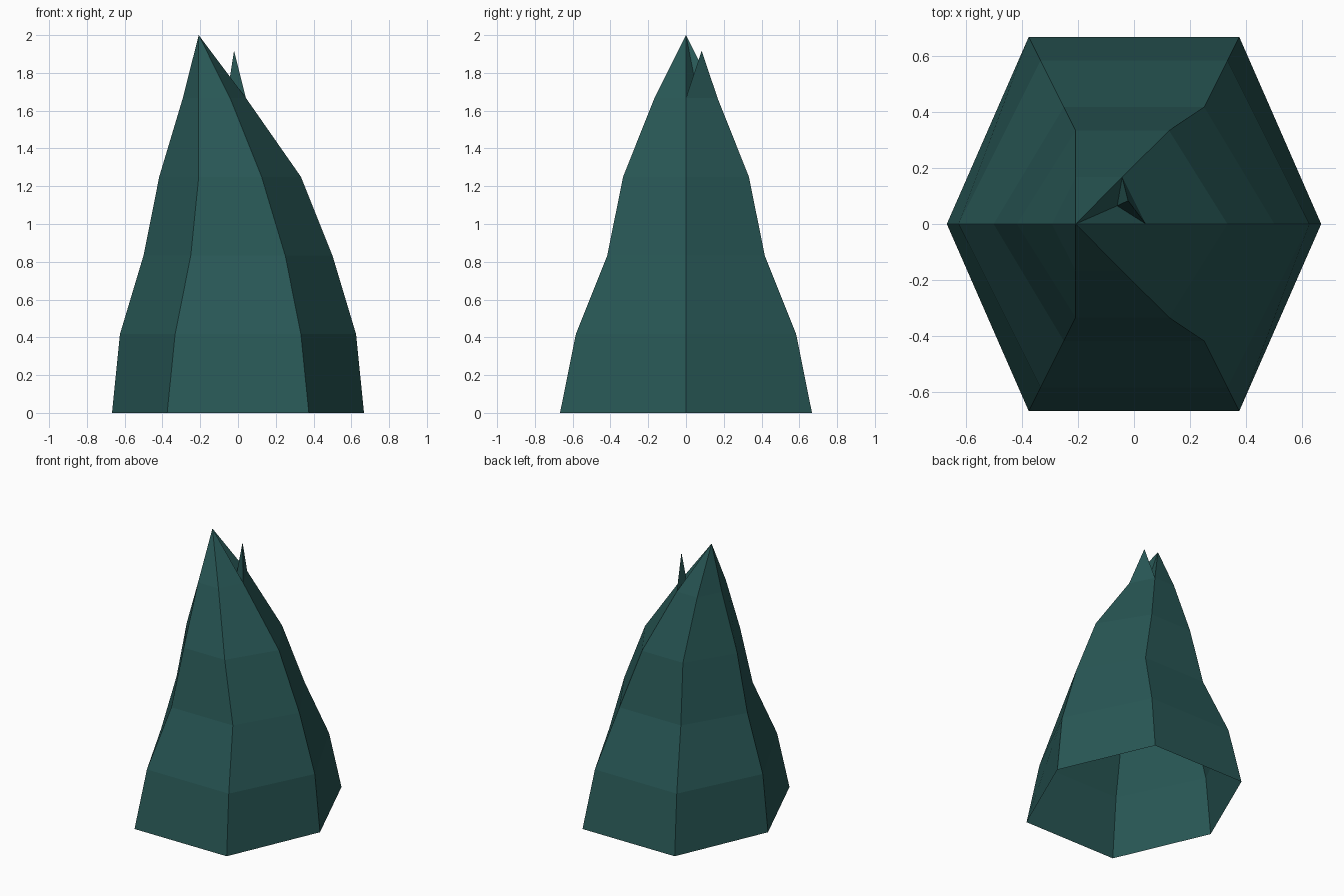
import bpy
import bmesh

if "Cube" in bpy.data.objects:
    bpy.data.objects.remove(bpy.data.objects["Cube"])

# One flat colour for the whole rock
teal = bpy.data.materials.new("dark teal rock")
teal.diffuse_color = (0.021, 0.095, 0.091, 1.0)
teal.use_nodes = True
teal.node_tree.nodes["Principled BSDF"].inputs["Base Color"].default_value = teal.diffuse_color

# Six-sided cross-sections: z, left x, front-left x, front-right x, right x, half depth
LEVELS = [
    (0.0, -0.667, -0.375, 0.375, 0.667, 0.667),
    (0.417, -0.625, -0.333, 0.333, 0.625, 0.583),
    (0.833, -0.5, -0.25, 0.25, 0.5, 0.417),
    (1.25, -0.417, -0.208, 0.125, 0.333, 0.333),
    (1.667, -0.292, -0.208, -0.042, 0.042, 0.167),
]

bm = bmesh.new()


def ring(z, left, near_left, near_right, right, depth):
    """Counter-clockwise hexagon, mirrored front to back, starting at +x."""
    points = [(right, 0), (near_right, depth), (near_left, depth),
              (left, 0), (near_left, -depth), (near_right, -depth)]
    return [bm.verts.new((x, y, z)) for x, y in points]


# Tapering body, open underneath
rings = [ring(*level) for level in LEVELS]
for low, high in zip(rings, rings[1:]):
    for i in range(6):
        j = (i + 1) % 6
        bm.faces.new((low[i], low[j], high[j], high[i]))

# Main peak; the back right side is left for the notch
top = rings[-1]
peak = bm.verts.new((-0.208, 0, 2.0))
for i in range(1, 6):
    bm.faces.new((top[i], top[(i + 1) % 6], peak))

# Notch and small side peak
right, back = top[0], top[1]
notch = bm.verts.new((-0.06, 0.065, 1.667))
tip = bm.verts.new((-0.021, 0.083, 1.917))
for tri in ((right, notch, peak), (notch, back, peak),
            (right, back, tip), (back, notch, tip), (notch, right, tip)):
    bm.faces.new(tri)

mesh = bpy.data.meshes.new("rock_spire")
bm.to_mesh(mesh)
bm.free()
mesh.materials.append(teal)
spire = bpy.data.objects.new("rock_spire", mesh)
bpy.context.collection.objects.link(spire)
